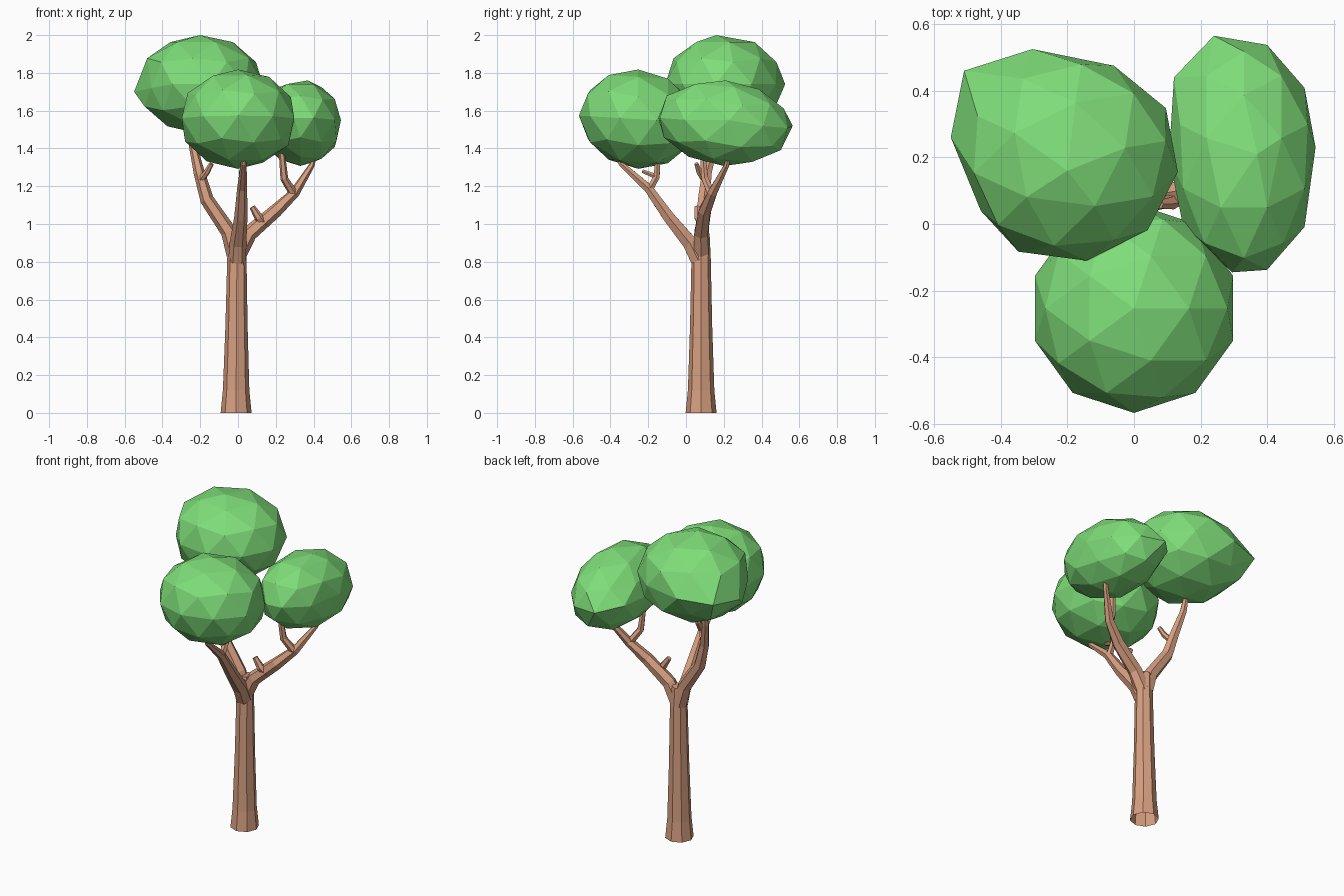
import bpy, bmesh
from math import pi, cos, sin, radians
from mathutils import Vector, Matrix


def material(name, color):
    m = bpy.data.materials.new(name)
    m.diffuse_color = (*color, 1)
    return m


BARK = material("bark", (0.68, 0.35, 0.22))
LEAF = material("leaf", (0.21, 0.72, 0.19))


def finish(name, bm, mat):
    bmesh.ops.recalc_face_normals(bm, faces=bm.faces[:])
    me = bpy.data.meshes.new(name)
    bm.to_mesh(me)
    bm.free()
    me.materials.append(mat)
    ob = bpy.data.objects.new(name, me)
    bpy.context.collection.objects.link(ob)
    return ob


def add_tube(bm, path, sides, thick):
    """Tapered faceted tube, open at its foot; path rows are (x, y, z, radius)."""
    pts = [Vector(p[:3]) for p in path]
    rings = []
    for i, p in enumerate(pts):
        d = (pts[min(i + 1, len(pts) - 1)] - pts[max(i - 1, 0)]).normalized()
        u = (Vector((1, 0, 0)) - d * d.x).normalized()
        v = d.cross(u)
        r = path[i][3] * thick
        rings.append([bm.verts.new(p + r * (u * cos(2 * pi * k / sides) + v * sin(2 * pi * k / sides)))
                      for k in range(sides)])
    for a, b in zip(rings, rings[1:]):
        for k in range(sides):
            j = (k + 1) % sides
            bm.faces.new((a[k], a[j], b[j], b[k]))
    bm.faces.new(rings[-1])


def limb(name, paths, sides=6, thick=1.1):
    bm = bmesh.new()
    for p in paths:
        add_tube(bm, p, sides, thick)
    return finish(name, bm, BARK)


def canopy(name, center, radii, spin=0, slope=0, pulls=()):
    """Spun, stretched icosphere sloping along y; nearest vertices move onto the pull points."""
    bm = bmesh.new()
    bmesh.ops.create_icosphere(bm, subdivisions=2, radius=1, matrix=Matrix.Rotation(radians(spin), 4, 'Z'))
    for v in bm.verts:
        offset = Vector([c * r for c, r in zip(v.co, radii)])
        offset.z += slope * offset.y
        v.co = Vector(center) + offset
    free = set(bm.verts)
    for p in map(Vector, pulls):
        v = min(free, key=lambda w: (w.co - p).length)
        free.discard(v)
        v.co = p
    return finish(name, bm, LEAF)


# Trunk with flared foot
limb("trunk", [[(-0.01, 0.08, 0, 0.082), (-0.01, 0.08, 0.12, 0.07), (-0.008, 0.08, 0.45, 0.059),
                (-0.006, 0.08, 0.82, 0.051), (-0.01, 0.085, 0.95, 0.04)]], 8, 1)

# Left rear branch with twig
limb("left_branch", [
    [(-0.015, 0.085, 0.84, 0.042), (-0.05, 0.085, 0.96, 0.038), (-0.165, 0.095, 1.13, 0.033),
     (-0.205, 0.11, 1.27, 0.027), (-0.24, 0.15, 1.42, 0.019), (-0.25, 0.17, 1.54, 0.012)],
    [(-0.20, 0.10, 1.23, 0.018), (-0.165, 0.07, 1.275, 0.015), (-0.14, 0.055, 1.32, 0.011)]])

# Right branch with fork and stub
limb("right_branch", [
    [(0.0, 0.08, 0.84, 0.042), (0.06, 0.08, 0.95, 0.038), (0.20, 0.10, 1.07, 0.033),
     (0.30, 0.14, 1.165, 0.025), (0.39, 0.215, 1.31, 0.014), (0.41, 0.23, 1.38, 0.01)],
    [(0.295, 0.135, 1.16, 0.022), (0.245, 0.10, 1.24, 0.019), (0.23, 0.085, 1.40, 0.014)],
    [(0.14, 0.085, 1.0, 0.024), (0.11, 0.065, 1.035, 0.021), (0.075, 0.06, 1.09, 0.014)]])

# Front branch with fork
limb("front_branch", [
    [(-0.004, 0.065, 0.81, 0.043), (0.0, 0.02, 0.90, 0.04), (0.015, -0.09, 1.035, 0.032),
     (0.022, -0.20, 1.19, 0.024), (0.03, -0.345, 1.32, 0.014), (0.03, -0.37, 1.38, 0.01)],
    [(0.022, -0.195, 1.18, 0.02), (0.025, -0.155, 1.25, 0.017), (0.03, -0.15, 1.36, 0.013)],
    [(0.025, -0.155, 1.25, 0.014), (0.015, -0.23, 1.28, 0.01)]])

# Foliage clumps
canopy("front_foliage", (0, -0.253, 1.555), (0.313, 0.314, 0.263), slope=-0.06)
canopy("left_foliage", (-0.2, 0.2, 1.74), (0.335, 0.315, 0.262), spin=10, pulls=[
    (-0.51, 0.46, 1.73), (-0.305, 0.525, 1.74), (-0.55, 0.26, 1.70), (-0.06, 0.475, 1.74),
    (-0.46, 0.04, 1.72), (-0.2, 0.16, 2.0), (-0.45, 0.40, 1.60)])
canopy("right_foliage", (0.33, 0.2, 1.535), (0.225, 0.355, 0.228), spin=18, slope=-0.08, pulls=[
    (0.24, 0.565, 1.52), (0.295, -0.145, 1.56), (0.12, 0.44, 1.55), (0.37, 0.21, 1.76),
    (0.545, 0.23, 1.55)])
